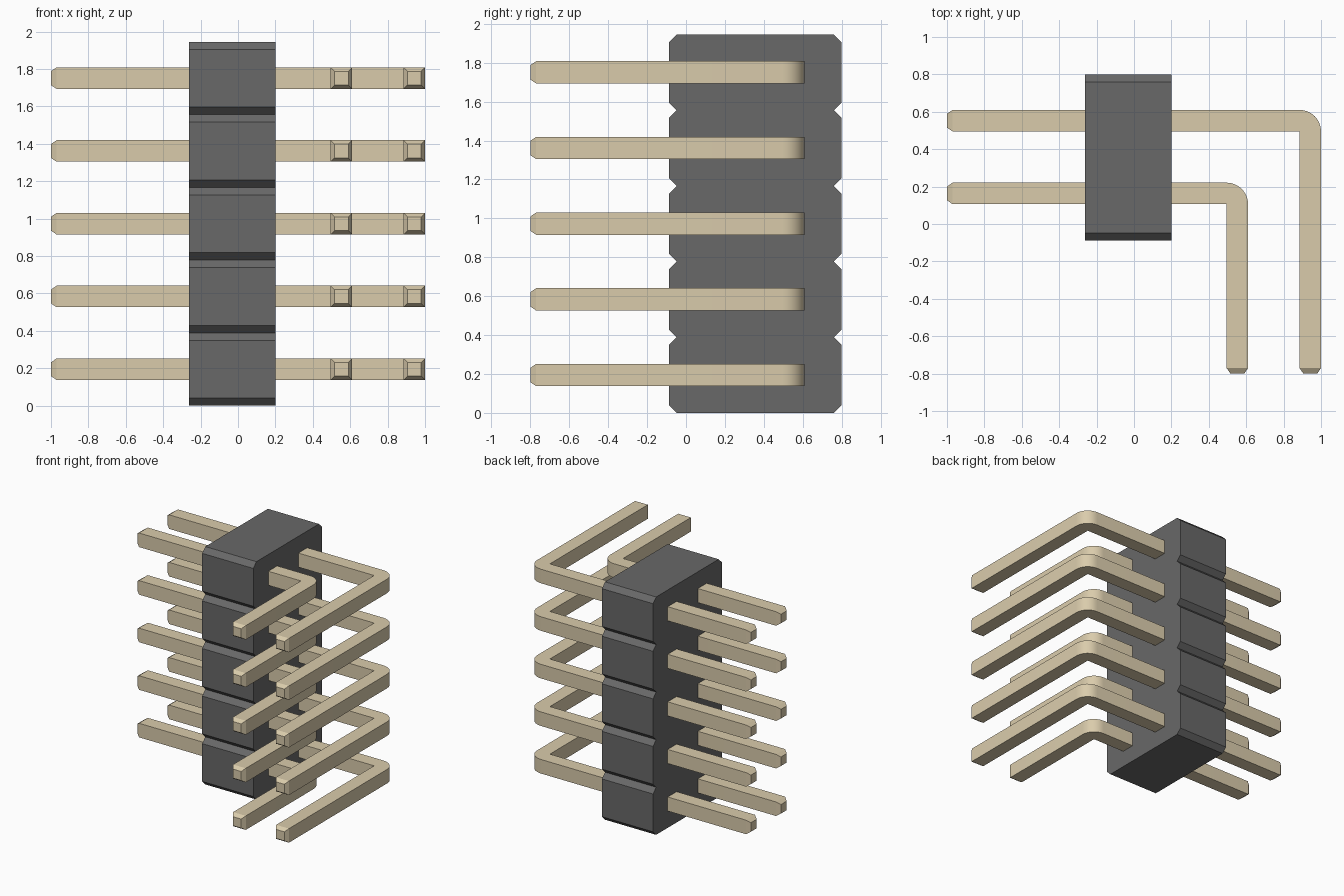
import bpy, bmesh, math
from mathutils import Vector

if "Cube" in bpy.data.objects:
    bpy.data.objects.remove(bpy.data.objects["Cube"])

PITCH = 0.389          # spacing between pins
COUNT = 5
W = 0.115              # square pin thickness
TIP = 0.03             # length of the tapered tip


def material(name, rgb):
    m = bpy.data.materials.new(name)
    m.diffuse_color = (*rgb, 1)
    m.use_nodes = True
    m.node_tree.nodes["Principled BSDF"].inputs["Base Color"].default_value = m.diffuse_color
    return m


def new_object(name, bm, mat):
    bmesh.ops.recalc_face_normals(bm, faces=bm.faces)
    mesh = bpy.data.meshes.new(name)
    bm.to_mesh(mesh)
    bm.free()
    mesh.materials.append(mat)
    ob = bpy.data.objects.new(name, mesh)
    bpy.context.collection.objects.link(ob)
    return ob


def prism(points, offset):
    """Extrude a closed outline of 3D points along an offset."""
    bm = bmesh.new()
    face = bm.faces.new([bm.verts.new(p) for p in points])
    ext = bmesh.ops.extrude_face_region(bm, geom=[face], use_keep_orig=True)
    verts = [g for g in ext["geom"] if isinstance(g, bmesh.types.BMVert)]
    bmesh.ops.translate(bm, verts=verts, vec=offset)
    return bm


# Housing: notched side outline extruded across x
def housing(mat):
    y0, y1, c = -0.088, 0.8, 0.04
    right, left = [], []
    for i in range(COUNT):
        a, b = i * PITCH, (i + 1) * PITCH
        if i == 0:
            right.append((y1 - c, a))
            left.append((y0 + c, a))
        right += [(y1, a + c), (y1, b - c), (y1 - c, b)]
        left += [(y0, a + c), (y0, b - c), (y0 + c, b)]
    outline = [(-0.262, y, z) for y, z in right + left[::-1]]
    return new_object("housing", prism(outline, (0.462, 0, 0)), mat)


# Pin: L-shaped outline with a rounded outer elbow, tapered at both ends
def pin_row(name, x_outer, y_outer, mat):
    xi, yi = x_outer - W, y_outer - W
    z = PITCH / 2 - W / 2
    arc = [(xi + W * math.cos(t), yi + W * math.sin(t))
           for t in (math.pi / 2 * (1 - k / 8) for k in range(9))]
    xs, ys = -1 + TIP, -0.8 + TIP
    outline = [(xs, yi), (xs, y_outer)] + arc + [(x_outer, ys), (xi, ys), (xi, yi)]
    bm = prism([(x, y, z) for x, y in outline], (0, 0, W))
    bmesh.ops.recalc_face_normals(bm, faces=bm.faces)
    bm.faces.ensure_lookup_table()
    for d in (Vector((-1, 0, 0)), Vector((0, -1, 0))):
        end = min((f for f in bm.faces if f.normal.dot(d) > 0.99),
                  key=lambda f: -f.calc_center_median().dot(d))
        bmesh.ops.inset_region(bm, faces=[end], thickness=0.029)
        bmesh.ops.translate(bm, verts=end.verts, vec=d * TIP)
    ob = new_object(name, bm, mat)
    arr = ob.modifiers.new("row", 'ARRAY')
    arr.count = COUNT
    arr.use_relative_offset = False
    arr.use_constant_offset = True
    arr.constant_offset_displace = (0, 0, PITCH)
    bpy.ops.object.select_all(action='DESELECT')
    ob.select_set(True)
    bpy.context.view_layer.objects.active = ob
    bpy.ops.object.shade_smooth_by_angle(angle=math.radians(25))
    return ob


housing(material("dark_plastic", (0.14, 0.14, 0.14)))
gold = material("pin_metal", (0.70, 0.60, 0.41))
pin_row("long_pins", 1.0, 0.61, gold)
pin_row("short_pins", 0.61, 0.221, gold)
